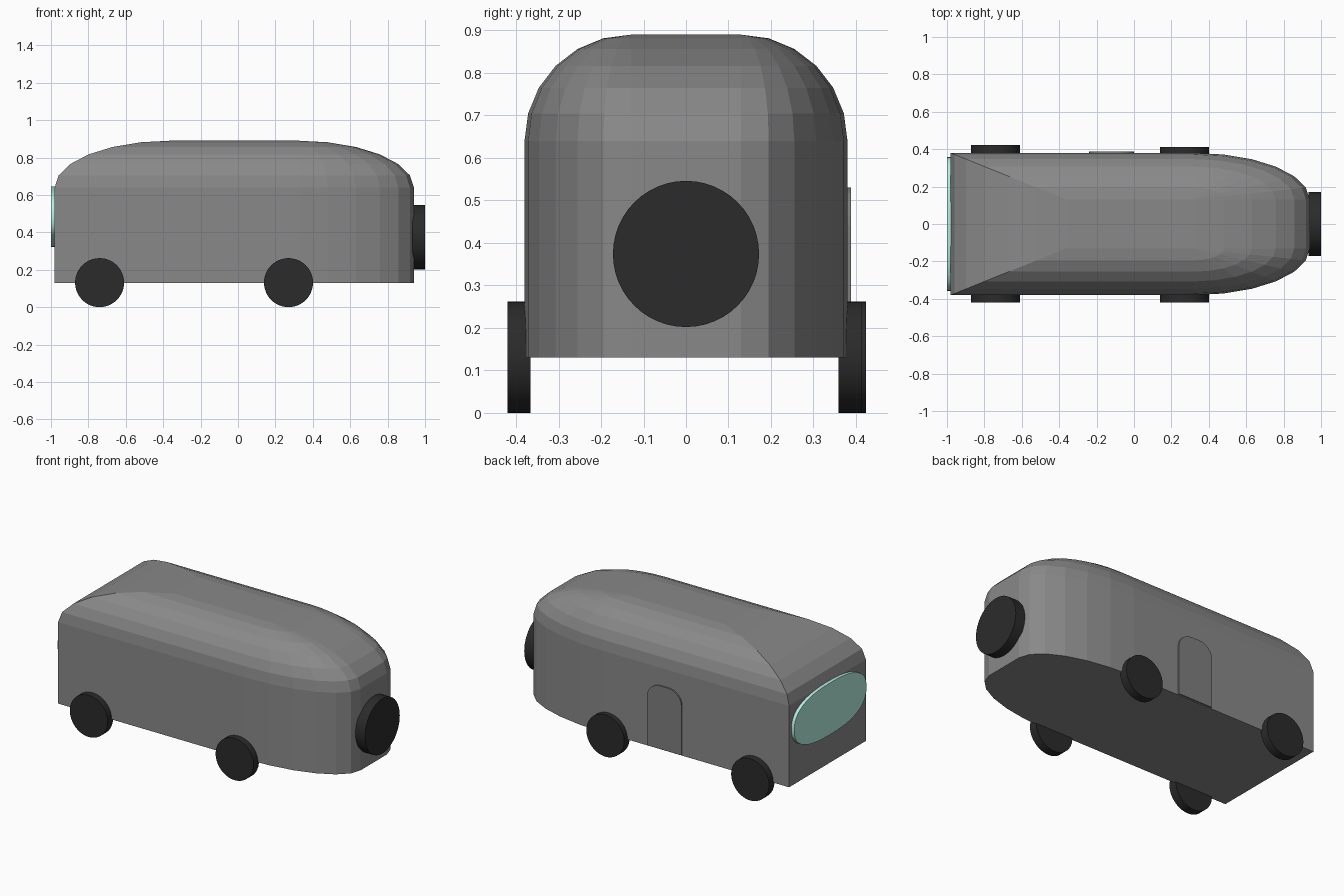
import bpy, bmesh, math
from math import sin, cos, pi, radians, copysign

if "Cube" in bpy.data.objects:
    bpy.data.objects.remove(bpy.data.objects["Cube"])


def material(name, rgb):
    m = bpy.data.materials.new(name)
    m.diffuse_color = (*rgb, 1)
    m.use_nodes = True
    m.node_tree.nodes["Principled BSDF"].inputs["Base Color"].default_value = m.diffuse_color
    return m


def make_object(name, bm, mat):
    bmesh.ops.recalc_face_normals(bm, faces=bm.faces)
    me = bpy.data.meshes.new(name)
    bm.to_mesh(me)
    bm.free()
    ob = bpy.data.objects.new(name, me)
    bpy.context.collection.objects.link(ob)
    me.materials.append(mat)
    return ob


def slab(name, outline, offset, mat):
    """Extrude a flat 3D outline by an offset vector."""
    bm = bmesh.new()
    face = bm.faces.new([bm.verts.new(p) for p in outline])
    ext = bmesh.ops.extrude_face_region(bm, geom=[face], use_keep_orig=True)
    verts = [v for v in ext["geom"] if isinstance(v, bmesh.types.BMVert)]
    bmesh.ops.translate(bm, verts=verts, vec=offset)
    return make_object(name, bm, mat)


def disc(name, loc, radius, depth, rot, mat):
    bpy.ops.mesh.primitive_cylinder_add(vertices=48, radius=radius, depth=depth,
                                        location=loc, rotation=rot)
    ob = bpy.context.object
    ob.name = name
    ob.data.materials.append(mat)
    bpy.ops.object.shade_smooth_by_angle(angle=radians(30))
    return ob


rubber = material("rubber", (0.024, 0.024, 0.024))
glass = material("glass", (0.47, 0.86, 0.76))
paint = material("paint", (0.25, 0.25, 0.25))
door_paint = material("door_paint", (0.21, 0.21, 0.21))

# Body: stacked plan outlines, square at the left end and rounded at the right
STEPS = 6
ARC = [i * pi / 2 / STEPS for i in range(STEPS + 1)]


def plan(s):
    right = [(0.32 + 0.62 * s * sin(a), 0.13 + 0.25 * s * cos(a)) for a in ARC]
    half = [(-0.36 - 0.62 * s, 0.13 + 0.25 * s)] + right
    return half + [(x, -y) for x, y in reversed(half)]


bm = bmesh.new()
levels = [(0.13, 1.0)] + [(0.64 + 0.25 * sin(a), cos(a)) for a in ARC[:-1]]
levels.append((0.89, 0.0002))
rings = [[bm.verts.new((x, y, z)) for x, y in plan(s)] for z, s in levels]
for low, high in zip(rings, rings[1:]):
    n = len(low)
    for i in range(n):
        j = (i + 1) % n
        bm.faces.new((low[i], low[j], high[j], high[i]))
bm.faces.new(rings[0])
bm.faces.new(rings[-1])
bmesh.ops.remove_doubles(bm, verts=bm.verts, dist=0.0005)
make_object("body", bm, paint)

# Door: slab with rounded top corners on the back side
outline = [(-0.24, 0.135), (0.0, 0.135)]
outline += [(-0.09 + 0.09 * cos(a), 0.44 + 0.09 * sin(a)) for a in ARC]
outline += [(-0.15 - 0.09 * sin(a), 0.44 + 0.09 * cos(a)) for a in ARC]
slab("door", [(x, 0.37, z) for x, z in outline], (0, 0.018, 0), door_paint)

# Wheels
for name, x, y in (("wheel_left_front", -0.74, -0.393), ("wheel_right_front", 0.27, -0.393),
                   ("wheel_left_back", -0.74, 0.396), ("wheel_right_back", 0.27, 0.386)):
    disc(name, (x, y, 0.131), 0.131, 0.054, (pi / 2, 0, 0), rubber)

# Spare wheel on the rounded end
disc("spare_wheel", (0.967, 0, 0.374), 0.172, 0.066, (0, pi / 2, 0), rubber)

# Oval window on the square end: a slightly squared ellipse
def bulge(v):
    return copysign(abs(v) ** 0.8, v)


oval = [2 * pi * i / 48 for i in range(48)]
window = slab("oval_window", [(-0.97, 0.357 * bulge(cos(a)), 0.483 + 0.162 * bulge(sin(a)))
                              for a in oval], (-0.03, 0, 0), glass)
bpy.context.view_layer.objects.active = window
bpy.ops.object.select_all(action='DESELECT')
window.select_set(True)
bpy.ops.object.shade_smooth_by_angle(angle=radians(30))
